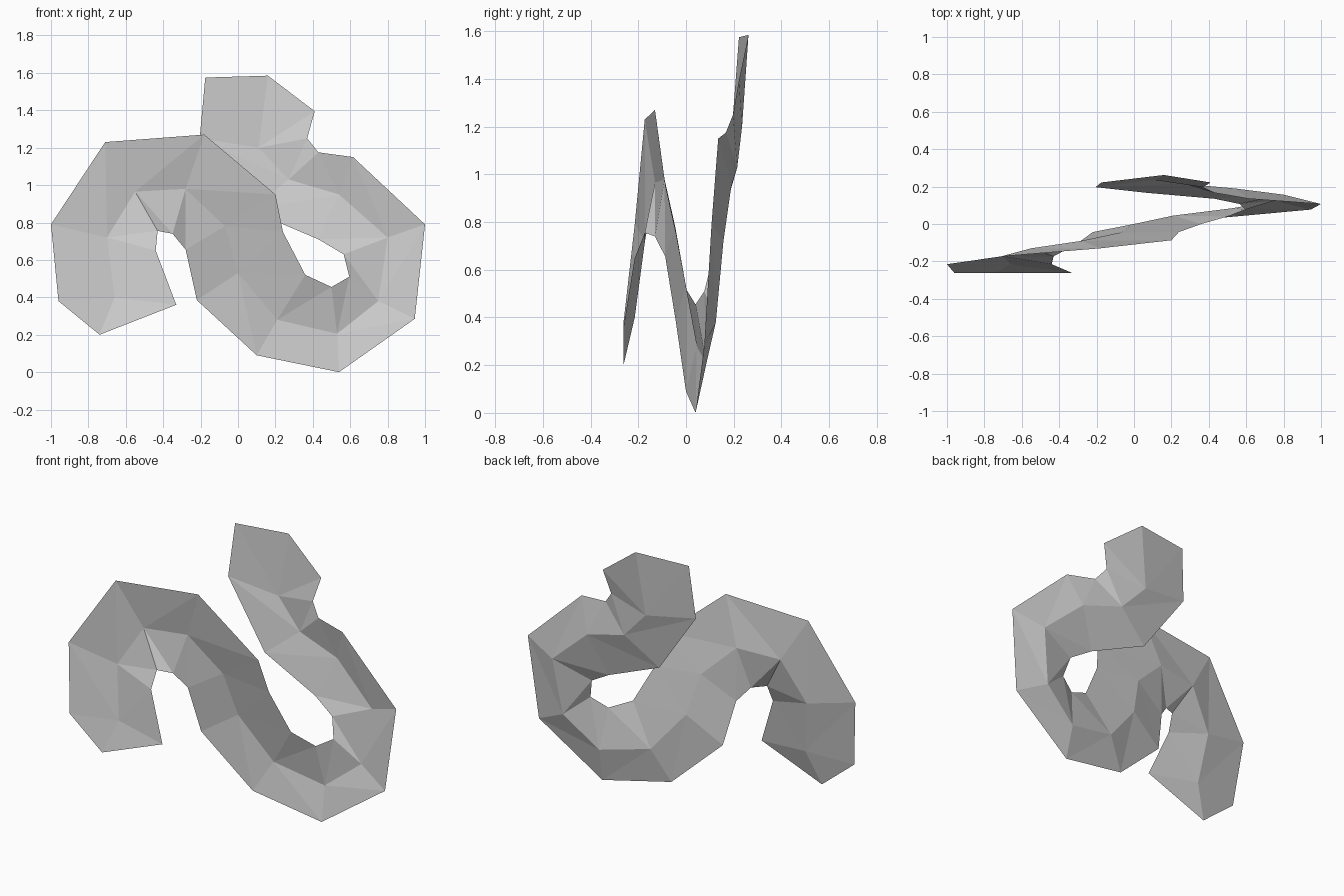
import bpy, bmesh

# Three rails of the curling ribbon, as (x, z): left edge, raised middle line, right edge
left = [(-.96, .38), (-1, .79), (-.71, 1.23), (-.18, 1.27), (.20, .95), (.24, .75), (.36, .52),
        (.50, .455), (.595, .51), (.565, .63), (.43, .71), (.065, .865), (-.205, 1.25), (-.175, 1.575)]
middle = [(-.74, .20), (-.66, .40), (-.70, .72), (-.55, .965), (-.28, .98), (-.07, .78), (0, .53),
          (.21, .28), (.53, .205), (.75, .38), (.80, .72), (.54, .95), (.27, 1.03), (.11, 1.2), (.16, 1.585)]
right = [(-.33, .36), (-.44, .65), (-.43, .755), (-.35, .74), (-.28, .655), (-.22, .385), (.10, .09),
         (.54, 0), (.945, .285), (1, .79), (.615, 1.15), (.43, 1.175), (.37, 1.25), (.41, 1.395)]

# Depth of each step along the ribbon, drifting from front to back
edge_y = [-.262, -.215, -.173, -.13, -.087, -.043, 0, .04, .077, .107, .135, .167, .197, .222]
middle_y = [-.262, -.215, -.172, -.13, -.09, -.045, 0, .045, .085, .125, .157, .19, .215, .235, .262]

bm = bmesh.new()


def rail(points, depths):
    return [bm.verts.new((x, y, z)) for (x, z), y in zip(points, depths)]


# Staggered triangle strips from the middle line out to each edge
mid = rail(middle, middle_y)
for points, flip in ((left, False), (right, True)):
    edge = rail(points, edge_y)
    for i in range(len(edge)):
        tris = [(mid[i], mid[i + 1], edge[i])]
        if i + 1 < len(edge):
            tris.append((edge[i], mid[i + 1], edge[i + 1]))
        for t in tris:
            bm.faces.new(t[::-1] if flip else t)

# Ribbon
mesh = bpy.data.meshes.new("curled_ribbon")
bm.normal_update()
# Face the surface to the front
if sum(f.normal.y * f.calc_area() for f in bm.faces) > 0:
    bmesh.ops.reverse_faces(bm, faces=bm.faces[:])
bm.to_mesh(mesh)
bm.free()
ribbon = bpy.data.objects.new("curled_ribbon", mesh)
bpy.context.collection.objects.link(ribbon)
